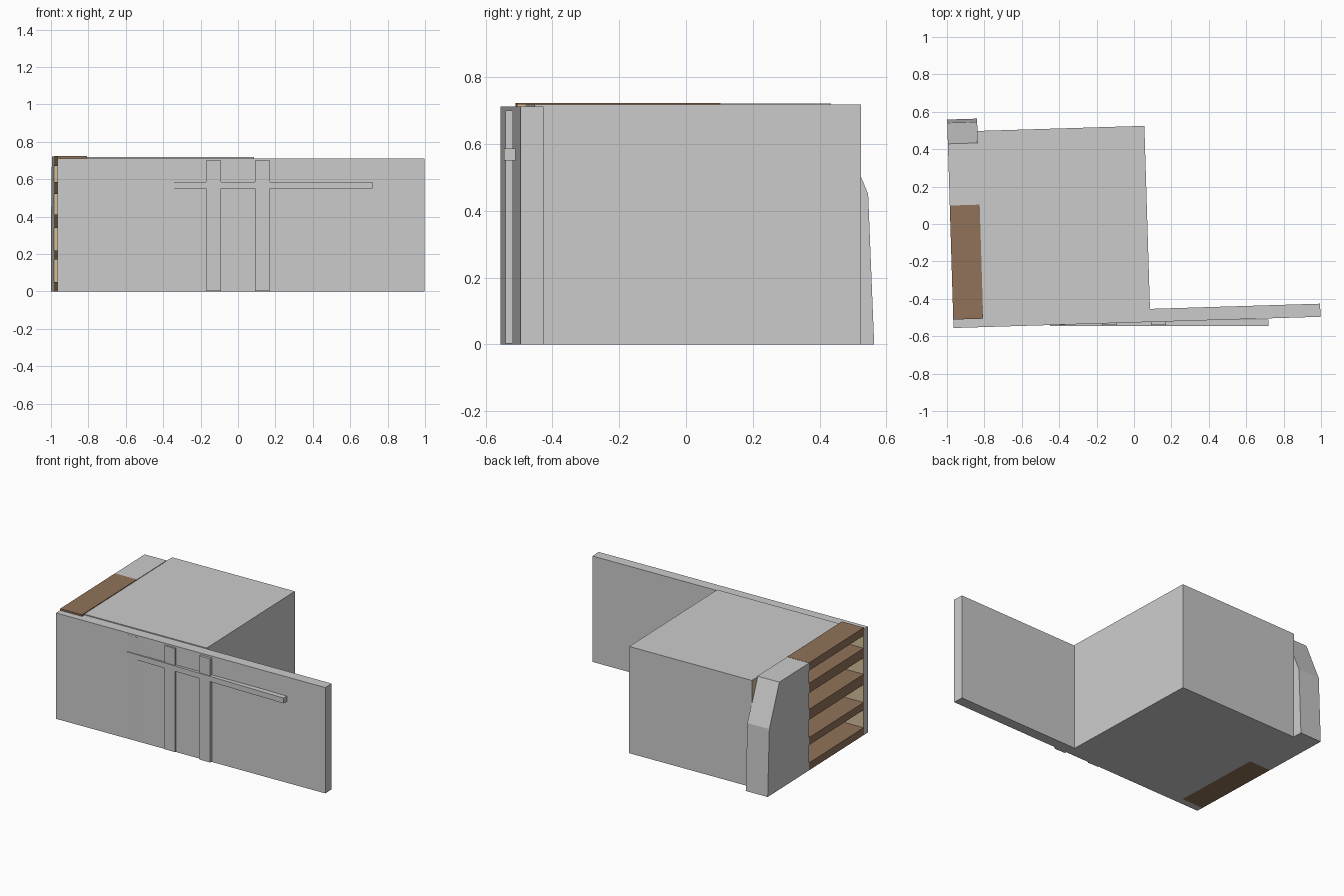
import bpy, bmesh
from math import radians
from mathutils import Matrix, Vector

if "Cube" in bpy.data.objects:
    bpy.data.objects.remove(bpy.data.objects["Cube"])

# The building is turned slightly; (u, v) run along and behind the front wall
TILT = Matrix.Translation((-0.965, -0.556, 0)) @ Matrix.Rotation(radians(1.75), 4, 'Z')
FLAT = Matrix.Identity(4)


def material(name, rgb):
    m = bpy.data.materials.new(name)
    m.diffuse_color = (*rgb, 1)
    m.use_nodes = True
    m.node_tree.nodes["Principled BSDF"].inputs["Base Color"].default_value = m.diffuse_color
    return m


wood = material("dark_wood", (0.28, 0.17, 0.10))
lining = material("light_wood", (0.66, 0.52, 0.32))


def prism(name, base, offset, mat=None, frame=TILT):
    """Extrude a flat 3D outline along an offset."""
    bm = bmesh.new()
    face = bm.faces.new([bm.verts.new(p) for p in base])
    out = bmesh.ops.extrude_face_region(bm, geom=[face])
    moved = [g for g in out["geom"] if isinstance(g, bmesh.types.BMVert)]
    bmesh.ops.translate(bm, verts=moved, vec=Vector(offset))
    bm.transform(frame)
    bmesh.ops.recalc_face_normals(bm, faces=bm.faces)
    me = bpy.data.meshes.new(name)
    bm.to_mesh(me)
    bm.free()
    ob = bpy.data.objects.new(name, me)
    bpy.context.collection.objects.link(ob)
    if mat:
        me.materials.append(mat)
    return ob


def box(name, x0, x1, y0, y1, z0, z1, mat=None, frame=TILT):
    base = [(x0, y0, z0), (x1, y0, z0), (x1, y1, z0), (x0, y1, z0)]
    return prism(name, base, (0, 0, z1 - z0), mat, frame)


# Long front wall, notched where the shelves begin
plan = [(0, 0), (1.963, 0), (1.963, 0.07), (0.16, 0.07), (0.16, 0.045), (0, 0.045)]
prism("front_wall", [(u, v, 0) for u, v in plan], (0, 0, 0.712))

# Main block behind the wall
box("main_block", 0.16, 1.053, 0.07, 1.049, 0, 0.718)

# Side wall with sloping rear buttress
side = [(0.655, 0), (1.115, 0), (1.097, 0.45), (0.985, 0.722), (0.655, 0.722)]
prism("side_buttress", [(0, v, z) for v, z in side], (0.16, 0, 0))

# Light lining: shelf back and both ends, plus the block side above the buttress
box("shelf_back", 0.157, 0.16, 0.045, 1.049, 0.001, 0.717, lining)
box("shelf_end_front", 0.001, 0.157, 0.045, 0.048, 0.001, 0.71, lining)
box("shelf_end_rear", 0.001, 0.157, 0.652, 0.655, 0.001, 0.72, lining)

# Shelf boards
for i, (z0, z1) in enumerate([(0, 0.05), (0.17, 0.22), (0.34, 0.41), (0.52, 0.585), (0.67, 0.723)]):
    box(f"shelf_board_{i + 1}", 0, 0.16, 0.045, 0.655, z0, z1, wood)

# Upright posts and crossbar emerging from the front wall
for i, x in enumerate((-0.37, -0.09, 0.17)):
    box(f"post_{i + 1}", x - 0.08, x, -0.54, -0.51, 0.003, 0.70, frame=FLAT)
box("crossbar", -0.45, 0.72, -0.545, -0.51, 0.55, 0.586, frame=FLAT)
